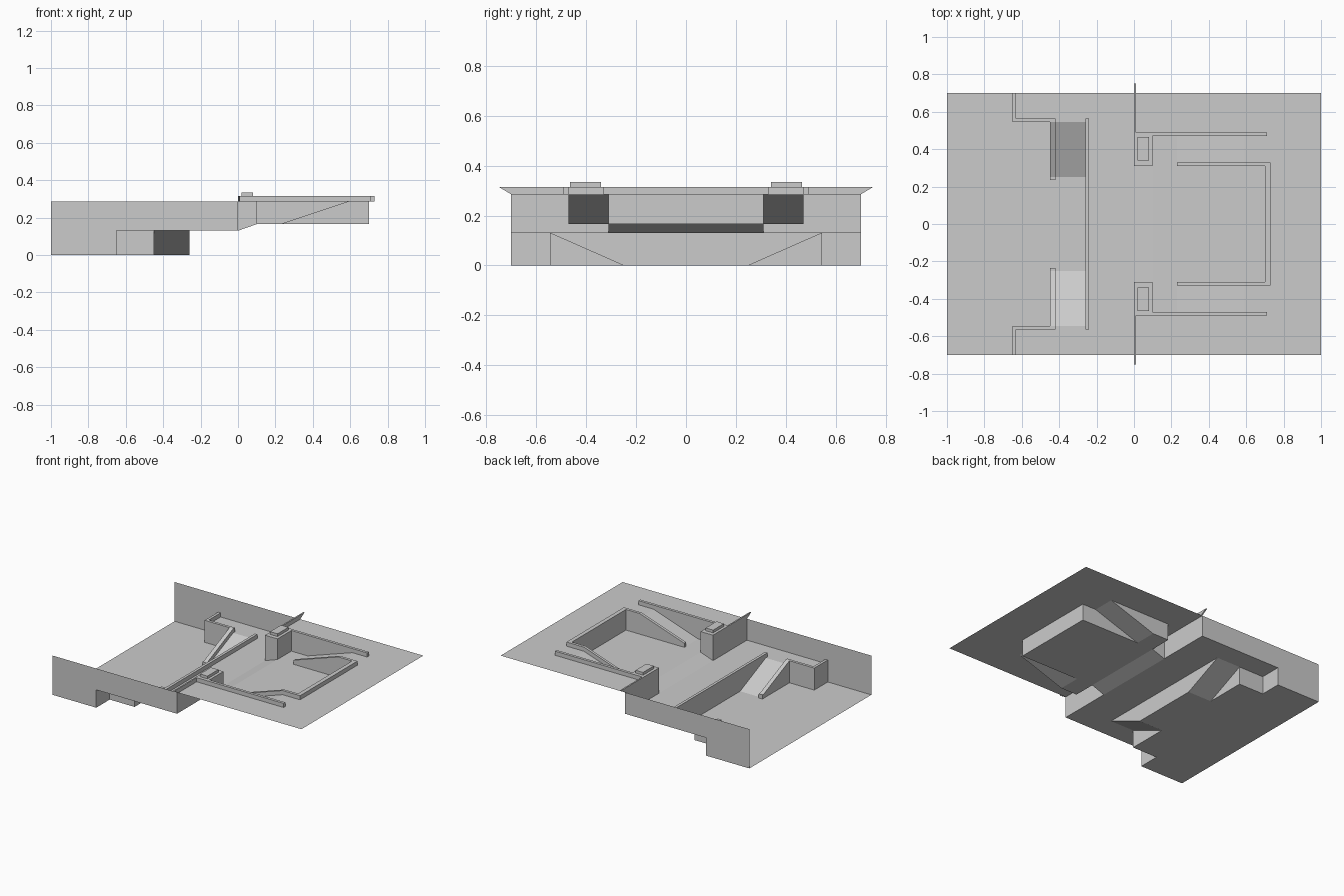
import bpy, bmesh
from mathutils import Vector

cube = bpy.data.objects.get("Cube")
if cube:
    bpy.data.objects.remove(cube, do_unlink=True)

grey = bpy.data.materials.new("plain grey")
grey.use_nodes = True
GREY = (0.6, 0.6, 0.6, 1)
grey.diffuse_color = GREY
grey.node_tree.nodes["Principled BSDF"].inputs["Base Color"].default_value = GREY

# Levels and main outlines
LOW, MID, PIT, TOP = 0, 0.13, 0.165, 0.285
RAIL = 0.03
SIDE = 0.7
STEP_X, RAMP_X, LEDGE_X = -0.65, -0.45, -0.26
STEP_Y, RAMP_Y = 0.545, 0.25
GATE, PIT_Y, PIT_END = 0.31, 0.47, 0.7
UP0, UP1 = 0.23, 0.59
BLOCK = 0.1


def finish(name, bm):
    """Turn a half model (y >= 0) into a mirrored object."""
    bmesh.ops.remove_doubles(bm, verts=bm.verts, dist=0.0001)
    mesh = bpy.data.meshes.new(name)
    bm.to_mesh(mesh)
    bm.free()
    mesh.materials.append(grey)
    obj = bpy.data.objects.new(name, mesh)
    bpy.context.collection.objects.link(obj)
    mirror = obj.modifiers.new("Mirror", 'MIRROR')
    mirror.use_axis = (False, True, False)
    return obj


def face(bm, toward, pts):
    """Polygon whose normal points toward the given direction."""
    f = bm.faces.new([bm.verts.new(p) for p in pts])
    f.normal_update()
    if f.normal.dot(Vector(toward)) < 0:
        f.normal_flip()


def sheet(name, patches):
    """Floor patches: x range, y range, heights at the two x ends."""
    bm = bmesh.new()
    for x0, x1, y0, y1, z0, z1 in patches:
        face(bm, (0, 0, 1), [(x0, y0, z0), (x1, y0, z1), (x1, y1, z1), (x0, y1, z0)])
    return finish(name, bm)


def walls(name, items):
    """Upright polygons on a plane x = value or y = value."""
    bm = bmesh.new()
    for axis, value, sign, pts in items:
        if axis == "x":
            face(bm, (sign, 0, 0), [(value, a, z) for a, z in pts])
        else:
            face(bm, (0, sign, 0), [(a, value, z) for a, z in pts])
    return finish(name, bm)


def rect(a0, a1, z0, z1):
    return [(a0, z0), (a1, z0), (a1, z1), (a0, z1)]


def rail(name, stations, start=True, end=True, height=RAIL):
    """Low kerb lofted through (inner xy, outer xy, base z), open underneath."""
    bm = bmesh.new()
    rings = []
    for a, b, z in stations:
        rings.append([bm.verts.new(p) for p in
                      ((*a, z), (*a, z + height), (*b, z + height), (*b, z))])
    for r, s in zip(rings, rings[1:]):
        for i in range(3):
            bm.faces.new((r[i], r[i + 1], s[i + 1], s[i]))
    if start:
        bm.faces.new(rings[0][::-1])
    if end:
        bm.faces.new(rings[-1])
    bmesh.ops.remove_doubles(bm, verts=bm.verts, dist=0.0001)
    bmesh.ops.dissolve_degenerate(bm, edges=bm.edges, dist=0.0001)
    bmesh.ops.recalc_face_normals(bm, faces=bm.faces)
    # The topmost flat face must look up
    top = max(bm.faces, key=lambda f: abs(f.normal.z))
    if top.normal.z < 0:
        bmesh.ops.reverse_faces(bm, faces=bm.faces)
    return finish(name, bm)


def block(name, x0, x1, y0, y1, z, height, start=True):
    return rail(name, [((x0, y0), (x1, y0), z), ((x0, y1), (x1, y1), z)],
                start=start, height=height)


# Floors
sheet("lower_floor", [
    (-1, STEP_X, 0, SIDE, LOW, LOW),
    (STEP_X, RAMP_X, 0, STEP_Y, LOW, LOW),
    (RAMP_X, LEDGE_X, 0, RAMP_Y, LOW, LOW)])
sheet("middle_floor", [
    (STEP_X, LEDGE_X, STEP_Y, SIDE, MID, MID),
    (LEDGE_X, 0, 0, SIDE, MID, MID)])
sheet("pit_floor", [
    (0, BLOCK, 0, GATE, MID, PIT),
    (BLOCK, UP0, 0, PIT_Y, PIT, PIT),
    (UP0, PIT_END, 0, GATE, PIT, PIT)])
sheet("pit_ramp", [(UP0, UP1, GATE, PIT_Y, PIT, TOP)])
sheet("upper_floor", [
    (0, BLOCK, GATE, SIDE, TOP, TOP),
    (BLOCK, UP1, PIT_Y, SIDE, TOP, TOP),
    (UP1, PIT_END, GATE, SIDE, TOP, TOP),
    (PIT_END, 1, 0, SIDE, TOP, TOP)])

# Sideways ramp between the lower and middle floors
bm = bmesh.new()
face(bm, (0, 0, 1), [(RAMP_X, RAMP_Y, LOW), (LEDGE_X, RAMP_Y, LOW),
                     (LEDGE_X, STEP_Y, MID), (RAMP_X, STEP_Y, MID)])
finish("lower_ramp", bm)

# Upright faces between the levels
walls("side_wall", [("y", SIDE, -1, [(-1, LOW), (STEP_X, LOW), (STEP_X, MID),
                                     (0, MID), (0, TOP), (-1, TOP)])])
walls("lower_walls", [
    ("x", STEP_X, -1, rect(STEP_Y, SIDE, LOW, MID)),
    ("y", STEP_Y, -1, rect(STEP_X, RAMP_X, LOW, MID)),
    ("x", RAMP_X, -1, [(RAMP_Y, LOW), (STEP_Y, LOW), (STEP_Y, MID)]),
    ("x", LEDGE_X, -1, [(0, LOW), (RAMP_Y, LOW), (STEP_Y, MID), (0, MID)])])
walls("gate_walls", [
    ("x", 0, -1, rect(GATE, SIDE, MID, TOP)),
    ("y", GATE, -1, [(0, MID), (BLOCK, PIT), (BLOCK, TOP), (0, TOP)]),
    ("x", BLOCK, 1, rect(GATE, PIT_Y, PIT, TOP))])
walls("pit_walls", [
    ("y", PIT_Y, -1, [(BLOCK, PIT), (UP0, PIT), (UP1, TOP), (BLOCK, TOP)]),
    ("y", GATE, -1, [(UP0, PIT), (PIT_END, PIT), (PIT_END, TOP), (UP1, TOP)]),
    ("x", PIT_END, -1, rect(0, GATE, PIT, TOP))])

# Kerbs along the drops
W = 0.02
IN_X = RAMP_X + 0.03
rail("lower_kerb", [
    ((STEP_X, SIDE), (STEP_X + W, SIDE), MID),
    ((STEP_X, STEP_Y), (STEP_X + W, STEP_Y + W), MID),
    ((RAMP_X, STEP_Y), (IN_X, STEP_Y + W), MID),
    ((RAMP_X, STEP_Y), (IN_X, STEP_Y), MID),
    ((RAMP_X, RAMP_Y), (IN_X, RAMP_Y), LOW),
    ((RAMP_X, RAMP_Y - 0.015), (IN_X, RAMP_Y - 0.015), LOW)])
block("ledge_kerb", LEDGE_X, LEDGE_X + W, 0, STEP_Y + W, MID, RAIL, start=False)
OUT_Y, OUT_X = GATE + W, PIT_END + 0.03
rail("pit_kerb", [
    ((UP0, GATE), (UP0, OUT_Y), PIT),
    ((UP1, GATE), (UP1, OUT_Y), TOP),
    ((PIT_END, GATE), (OUT_X, OUT_Y), TOP),
    ((PIT_END, 0), (OUT_X, 0), TOP)], end=False)
block("outer_pit_kerb", BLOCK, PIT_END + 0.01, PIT_Y, PIT_Y + W, TOP, RAIL)

# Gate caps with a small raised plate
block("gate_cap", 0, BLOCK, GATE, PIT_Y + W, TOP, RAIL)
block("gate_plate", 0.02, 0.08, 0.34, 0.465, TOP + RAIL, 0.02)

# Thin blade kerb that flares past the side wall
bm = bmesh.new()
blade = [(PIT_Y + W, TOP), (SIDE, TOP), (SIDE + 0.05, TOP + RAIL), (PIT_Y + W, TOP + RAIL)]
near = [bm.verts.new((0, y, z)) for y, z in blade]
far = [bm.verts.new((0.01, y, z)) for y, z in blade]
bm.faces.new(near)
bm.faces.new(far)
for i in (1, 2, 3):
    j = (i + 1) % 4
    bm.faces.new((near[i], near[j], far[j], far[i]))
bmesh.ops.recalc_face_normals(bm, faces=bm.faces)
finish("blade_kerb", bm)
